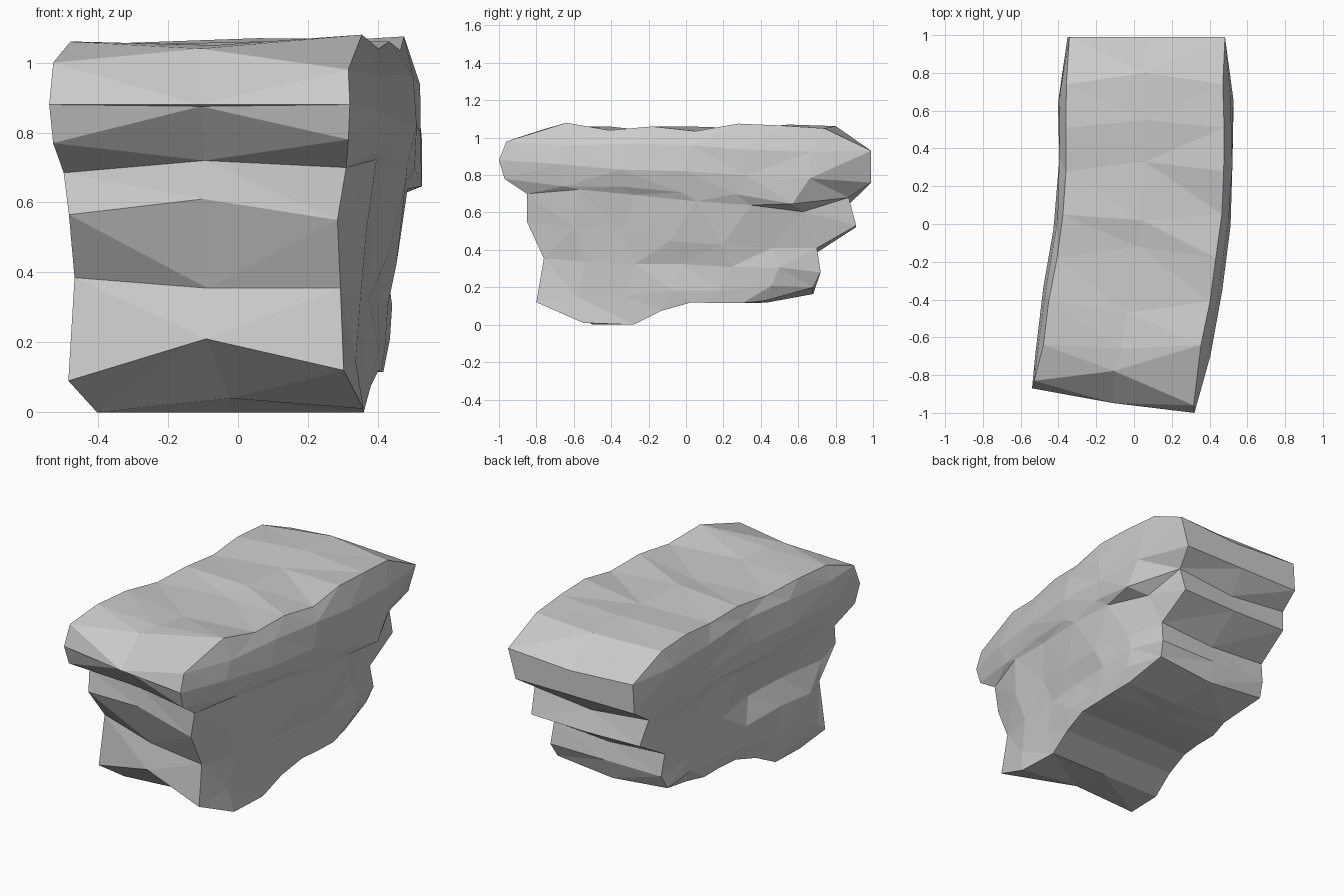
import bpy, bmesh, random

if "Cube" in bpy.data.objects:
    bpy.data.objects.remove(bpy.data.objects["Cube"])

random.seed(4)
NI, NJ = 7, 3                       # stations front to back, columns left to right

# Strata from bottom to top: front y, front z, back y, back z
ROWS = [(-.55, .01, .43, .13), (-.80, .12, .68, .20), (-.76, .355, .72, .28),
        (-.85, .55, .70, .41), (-.85, .70, .91, .53), (-.97, .78, .87, .68),
        (-1.0, .88, .99, .76), (-.96, .98, .99, .93), (-.64, 1.08, .74, 1.05)]
# Insets of each stratum at the front, along the flank, at the back
RIGHT_INSET = [(.075, .11, .13), (.07, .10, .15), (.09, .09, .13),
               (.075, .06, .14), (.05, .04, .11), (.012, .025, .11),
               (.0, .0, .05), (.015, .01, .0), (.06, .05, .05)]
LEFT_INSET = [(.11, .07, .10), (.045, .05, .045), (.06, .05, .06), (.05, .05, .05),
              (.035, .035, .035), (.01, .015, .01), (.0, .0, .0), (.01, .01, .01),
              (.04, .04, .04)]
NK = len(ROWS)
MID_LIFT = [.03, .09, 0, .06, .02, .095, 0, .06, -.03]
LEFT_LIFT = [-.01, -.03, .03, .015, -.015, -.01, 0, .02, 0]
LEFT_BACK = [.05, .18, .17, .13, .16, .13, .13, .13, 0]
SIDE_LIFT = [0, .02, 0, -.02, .04, -.01, -.01, 0, 0]

# Plan outlines of both long sides: (y, x)
RIGHT = [(-1, .32), (-.58, .43), (-.2, .48), (.05, .515), (.4, .53), (.75, .52), (1, .48)]
LEFT = [(-1, -.54), (-.87, -.535), (-.5, -.51), (-.2, -.45), (.17, -.40), (.73, -.40), (1, -.35)]
# Underside profile, and top heights for left, middle and right columns
BOTTOM = [(-.55, .01), (-.28, .0), (-.13, .075), (.03, .12), (.17, .115), (.30, .115), (.43, .13)]
TOP_Z = [(1.06, 1.06, 1.035, 1.05, 1.035, 1.055, 1.04),
         (1.05, 1.04, 1.035, 1.06, 1.05, 1.07, 1.05),
         (1.08, 1.04, 1.06, 1.035, 1.075, 1.065, 1.05)]
TOP_MID_Y = [-.02, -.06, .06, -.03, .05, .04, .06]


def outline(pts, y):
    for (a, xa), (b, xb) in zip(pts, pts[1:]):
        if y <= b:
            return xa + (xb - xa) * max(0, (y - a) / (b - a))
    return pts[-1][1]


def point(i, j, k):
    yf, zf, yb, zb = ROWS[k]
    t = i / (NI - 1)
    inner = 0 < i < NI - 1
    y, z = yf + (yb - yf) * t, zf + (zb - zf) * t
    if k == 0:
        y, z = BOTTOM[i]
    elif k == NK - 1:
        z = TOP_Z[j][i]
        if j == 1:
            y += TOP_MID_Y[i]
    elif inner:
        z += SIDE_LIFT[k]
        y += random.uniform(-.03, .03)
        z += random.uniform(-.015, .015)
    zone = 1 if inner else 2 * (i > 0)
    r = outline(RIGHT, y) - RIGHT_INSET[k][zone]
    l = outline(LEFT, y) + LEFT_INSET[k][zone]
    if inner:
        # shallow hollows in the flanks
        if k in (2, 3) and i in (2, 3):
            r -= .015
        if k == 3 and i in (2, 3):
            l += .05
        # undercut below the overhang at the back right
        if i == NI - 2 and j == 2:
            r -= {3: .05, 4: .06, 5: -.02}.get(k, 0)
            z -= {5: .04}.get(k, 0)
        if 0 < k < NK - 1:
            r += random.uniform(-.008, .008)
            l += random.uniform(-.008, .008)
    x = (l, (l + r) / 2, r)[j]
    if i == 0:                      # slanted front end
        if k < NK - 1:
            z += (LEFT_LIFT[k], MID_LIFT[k], 0)[j]
        y += (LEFT_BACK[k], LEFT_BACK[k] * .4, 0)[j]
        if k == NK - 2 and j == 1:  # brow set back in the middle
            y += .13
    elif i == NI - 1 and j == 1:
        z -= MID_LIFT[k] * .4
    return x, y, z


# Rock: surface of a box grid shaped by the strata
bm = bmesh.new()
V = {}
for k in range(NK):
    for i in range(NI):
        for j in range(NJ):
            if i in (0, NI - 1) or j in (0, NJ - 1) or k in (0, NK - 1):
                V[i, j, k] = bm.verts.new(point(i, j, k))


def quad(*keys):
    bm.faces.new([V[q] for q in keys])


for i in range(NI - 1):             # underside and top
    for j in range(NJ - 1):
        for k in (0, NK - 1):
            quad((i, j, k), (i + 1, j, k), (i + 1, j + 1, k), (i, j + 1, k))
for k in range(NK - 1):
    for i in range(NI - 1):         # long flanks
        for j in (0, NJ - 1):
            quad((i, j, k), (i + 1, j, k), (i + 1, j, k + 1), (i, j, k + 1))
    for j in range(NJ - 1):         # front and back ends
        for i in (0, NI - 1):
            quad((i, j, k), (i, j + 1, k), (i, j + 1, k + 1), (i, j, k + 1))
bmesh.ops.recalc_face_normals(bm, faces=bm.faces)
bmesh.ops.triangulate(bm, faces=bm.faces, quad_method='SHORT_EDGE')

mesh = bpy.data.meshes.new("layered_rock")
bm.to_mesh(mesh)
bm.free()
stone = bpy.data.materials.new("grey_stone")
stone.diffuse_color = (.6, .6, .6, 1)
stone.use_nodes = True
stone.node_tree.nodes["Principled BSDF"].inputs["Base Color"].default_value = stone.diffuse_color
mesh.materials.append(stone)
rock = bpy.data.objects.new("layered_rock", mesh)
bpy.context.collection.objects.link(rock)
